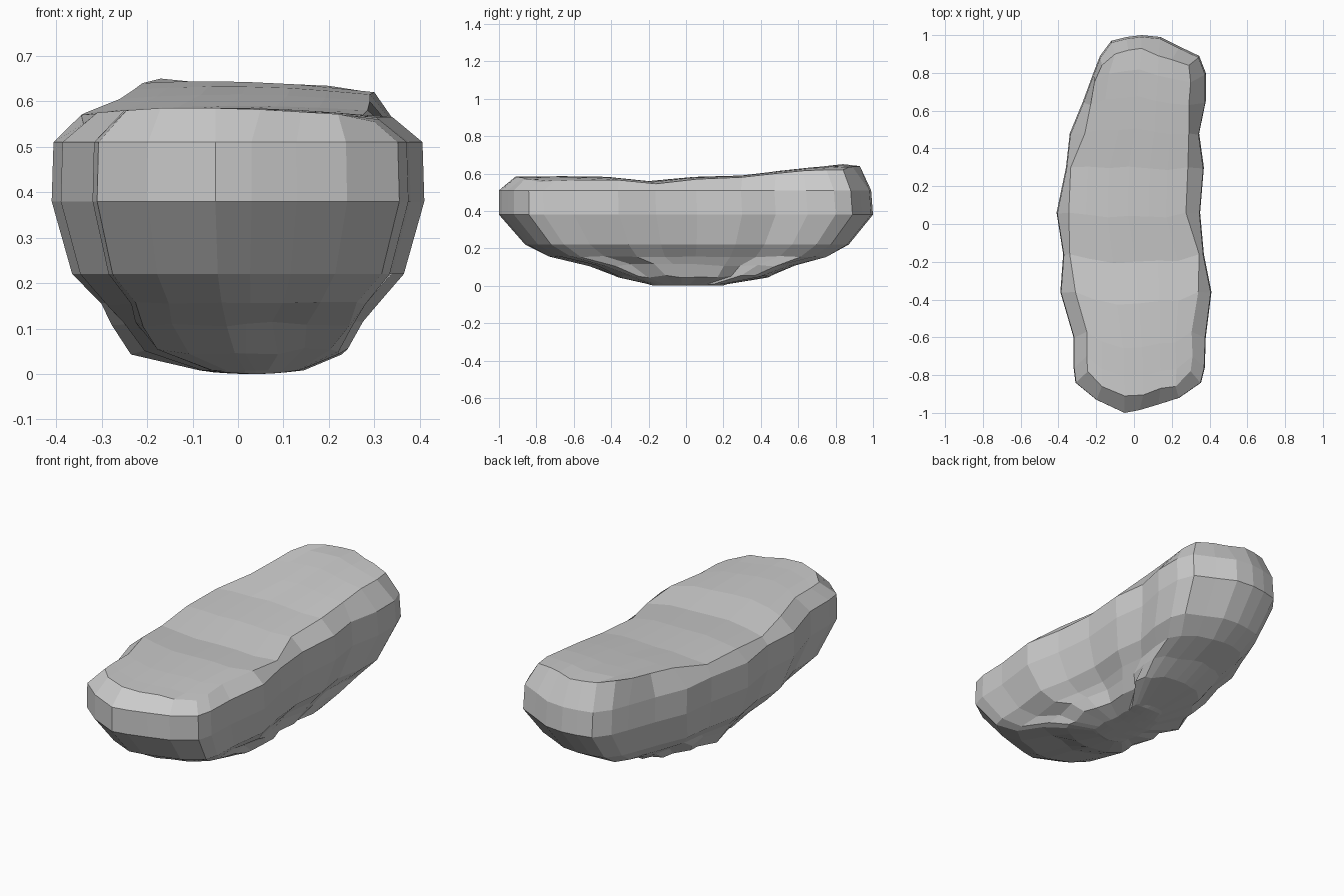
import bpy, bmesh, random

if "Cube" in bpy.data.objects:
    bpy.data.objects.remove(bpy.data.objects["Cube"])

random.seed(4)

# Widest outline: rows of (y, left x, right x), plus the rounded ends (x, y)
SIDE = [(-.84, -.31, .355), (-.76, -.32, .375), (-.60, -.32, .38), (-.36, -.39, .41),
        (-.16, -.375, .37), (.06, -.41, .35), (.30, -.36, .37), (.48, -.34, .345),
        (.65, -.27, .38), (.80, -.215, .38), (.89, -.18, .345)]
FRONT = [(-.20, -.93), (-.05, -1.0), (.03, -.985), (.13, -.955), (.24, -.92)]
BACK = [(-.12, .97), (-.04, .99), (.04, 1.0), (.14, .99), (.24, .94)]

# Upper rim: rows of (y, left x, right x, left z, right z), plus ends
RIM = [(-.78, -.245, .30, .58, .555), (-.70, -.25, .31, .58, .56), (-.57, -.25, .305, .58, .565),
       (-.36, -.31, .34, .575, .565), (-.16, -.34, .345, .55, .545), (.06, -.345, .275, .57, .57),
       (.30, -.335, .285, .575, .58), (.48, -.26, .29, .605, .60), (.63, -.23, .29, .625, .615),
       (.75, -.21, .30, .64, .62), (.84, -.17, .29, .65, .62)]
RIM_FRONT = [(-.17, -.86), (-.05, -.91), (.05, -.905), (.14, -.87), (.22, -.86)]
RIM_BACK = [(-.10, .90), (-.03, .92), (.04, .93), (.13, .89), (.20, .87)]


def outline(sx, y0, y1, z, ox=0, jitter=0):
    """Scaled copy of the outline as a loop: front, right side, back, left side."""
    pts = [(SIDE[0][1], SIDE[0][0])] + FRONT
    pts += [(r[2], r[0]) for r in SIDE] + BACK[::-1]
    pts += [(r[1], r[0]) for r in SIDE[:0:-1]]
    mid, half = (y0 + y1) / 2, (y1 - y0) / 2
    j = lambda: random.uniform(-jitter, jitter)
    return [(x * sx + ox + j(), mid + y * half + j(), z + j() * .6) for x, y in pts]


def rim():
    pts = [(RIM[0][1], RIM[0][0], RIM[0][3])]
    pts += [(x, y, .585 - .06 * max(x, 0)) for x, y in RIM_FRONT]
    pts += [(r[2], r[0], r[4]) for r in RIM]
    pts += [(x, y, .64 - .03 * x) for x, y in RIM_BACK[::-1]]
    return pts + [(r[1], r[0], r[3]) for r in RIM[:0:-1]]


bm = bmesh.new()
ROWS, COLS = len(SIDE), 7


def cap(loop, bulge, flip):
    """Fill a loop with a grid blended from its four edges."""
    n = len(loop)
    g = {}
    for c in range(COLS):
        g[0, c] = loop[c]
        g[ROWS - 1, c] = loop[COLS - 1 + ROWS - 1 + (COLS - 1 - c)]
    for r in range(ROWS):
        g[r, COLS - 1] = loop[COLS - 1 + r]
        g[r, 0] = loop[-r % n]
    for r in range(1, ROWS - 1):
        for c in range(1, COLS - 1):
            u, v = c / (COLS - 1), r / (ROWS - 1)
            a, b, d, e = (g[k].co for k in ((0, c), (ROWS - 1, c), (r, 0), (r, COLS - 1)))
            corner = (g[0, 0].co.lerp(g[0, COLS - 1].co, u)).lerp(
                g[ROWS - 1, 0].co.lerp(g[ROWS - 1, COLS - 1].co, u), v)
            co = a.lerp(b, v) + d.lerp(e, u) - corner
            co.z = d.z * (1 - u) + e.z * u + bulge * 4 * u * (1 - u)
            g[r, c] = bm.verts.new(co)
    for r in range(ROWS - 1):
        for c in range(COLS - 1):
            f = [g[r, c], g[r, c + 1], g[r + 1, c + 1], g[r + 1, c]]
            bm.faces.new(f[::-1] if flip else f)


# Stack of outlines from the small base to the upper rim
levels = [outline(.28, -.20, .22, .008, .03),
          outline(.57, -.36, .44, .05, .01, .012),
          outline(.67, -.52, .58, .11, 0, .012),
          outline(.74, -.74, .76, .155, 0, .006),
          outline(.89, -.86, .87, .22),
          outline(1, -1, 1, .38),
          outline(.99, -1, .99, .51),
          rim()]
rings = [[bm.verts.new(p) for p in lv] for lv in levels]
for lo, hi in zip(rings, rings[1:]):
    for i in range(len(lo)):
        k = (i + 1) % len(lo)
        bm.faces.new((lo[i], lo[k], hi[k], hi[i]))
cap(rings[-1], .012, False)
cap(rings[0], -.008, True)

bmesh.ops.recalc_face_normals(bm, faces=bm.faces)
mesh = bpy.data.meshes.new("boulder")
bm.to_mesh(mesh)
bm.free()
obj = bpy.data.objects.new("boulder", mesh)
bpy.context.collection.objects.link(obj)
